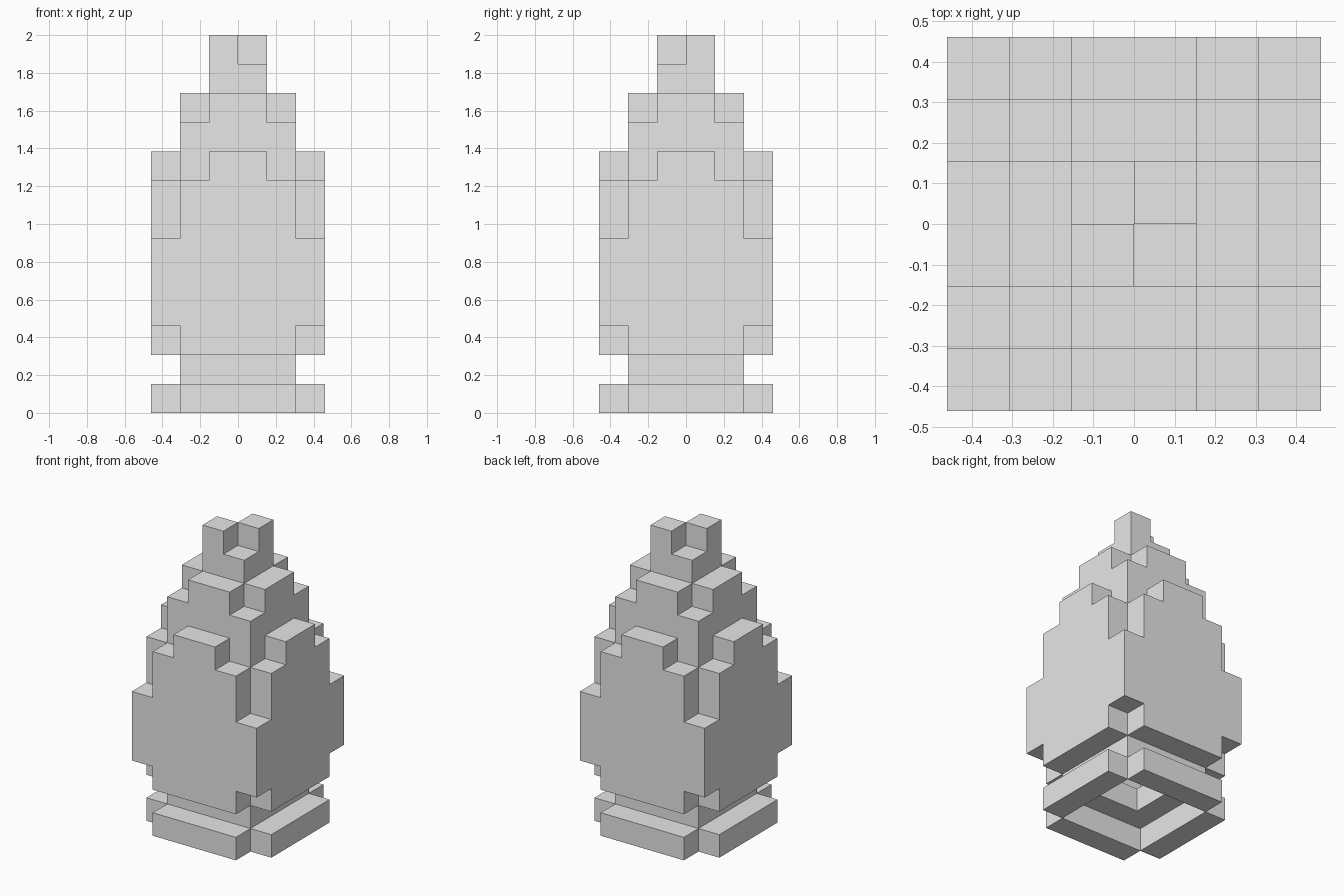
import bpy, bmesh
from mathutils import Vector

if "Cube" in bpy.data.objects:
    bpy.data.objects.remove(bpy.data.objects["Cube"])

U = 2 / 13  # edge of one block

grey = bpy.data.materials.new("plain_grey")
grey.use_nodes = True
grey.diffuse_color = (0.8, 0.8, 0.8, 1)
grey.node_tree.nodes["Principled BSDF"].inputs["Base Color"].default_value = (0.8, 0.8, 0.8, 1)


# Footprints work on block centres, as distances from the vertical axis
def square(half, hole=0):
    return lambda x, y: hole < max(abs(x), abs(y)) < half


def clipped(half, hole=0, reach=None):
    """Square without its corners; reach limits how wide the outer rows are."""
    reach = reach or half - 1
    return lambda x, y: (hole < max(abs(x), abs(y)) < half
                         and (max(abs(x), abs(y)) < half - 1
                              or min(abs(x), abs(y)) < reach))


def diagonal_pair(x, y):
    return max(abs(x), abs(y)) < 1 and x * y > 0


# Part name, first layer, last layer, footprint
BANDS = [
    ("base_ring", 0, 0, clipped(3, 2)),
    ("neck", 1, 1, square(2, 1)),
    ("body_bottom", 2, 2, clipped(3, 2)),
    ("body_middle", 3, 5, square(3, 2)),
    ("body_top", 6, 7, clipped(3, 2)),
    ("shoulder", 8, 8, clipped(3, 1, reach=1)),
    ("upper_tier", 9, 9, square(2, 1)),
    ("upper_tier_rim", 10, 10, clipped(2, 1)),
    ("cap", 11, 11, square(1)),
    ("tip_blocks", 12, 12, diagonal_pair),
]

parts = {}
for name, low, high, inside in BANDS:
    parts[name] = {(x, y, z) for x in range(-3, 3) for y in range(-3, 3)
                   for z in range(low, high + 1) if inside(x + 0.5, y + 0.5)}
solid = set().union(*parts.values())


def build(name, cells):
    """Skin the exposed sides of the blocks and merge flat areas."""
    bm = bmesh.new()
    for cell in cells:
        for axis in range(3):
            for sign in (-1, 1):
                n = Vector((0, 0, 0))
                n[axis] = sign
                if tuple(int(c + d) for c, d in zip(cell, n)) in solid:
                    continue
                s = Vector((0, 0, 0))
                s[(axis + 1) % 3] = 1
                t = n.cross(s)
                mid = Vector(cell) + Vector((0.5, 0.5, 0.5)) + n / 2
                ring = (-s - t, s - t, s + t, t - s)
                bm.faces.new([bm.verts.new((mid + r / 2) * U) for r in ring])
    bmesh.ops.remove_doubles(bm, verts=bm.verts, dist=U / 100)
    bmesh.ops.dissolve_limit(bm, angle_limit=0.01, verts=bm.verts, edges=bm.edges)
    mesh = bpy.data.meshes.new(name)
    bm.to_mesh(mesh)
    bm.free()
    mesh.materials.append(grey)
    bpy.context.collection.objects.link(bpy.data.objects.new(name, mesh))


for name, cells in parts.items():
    build(name, cells)
